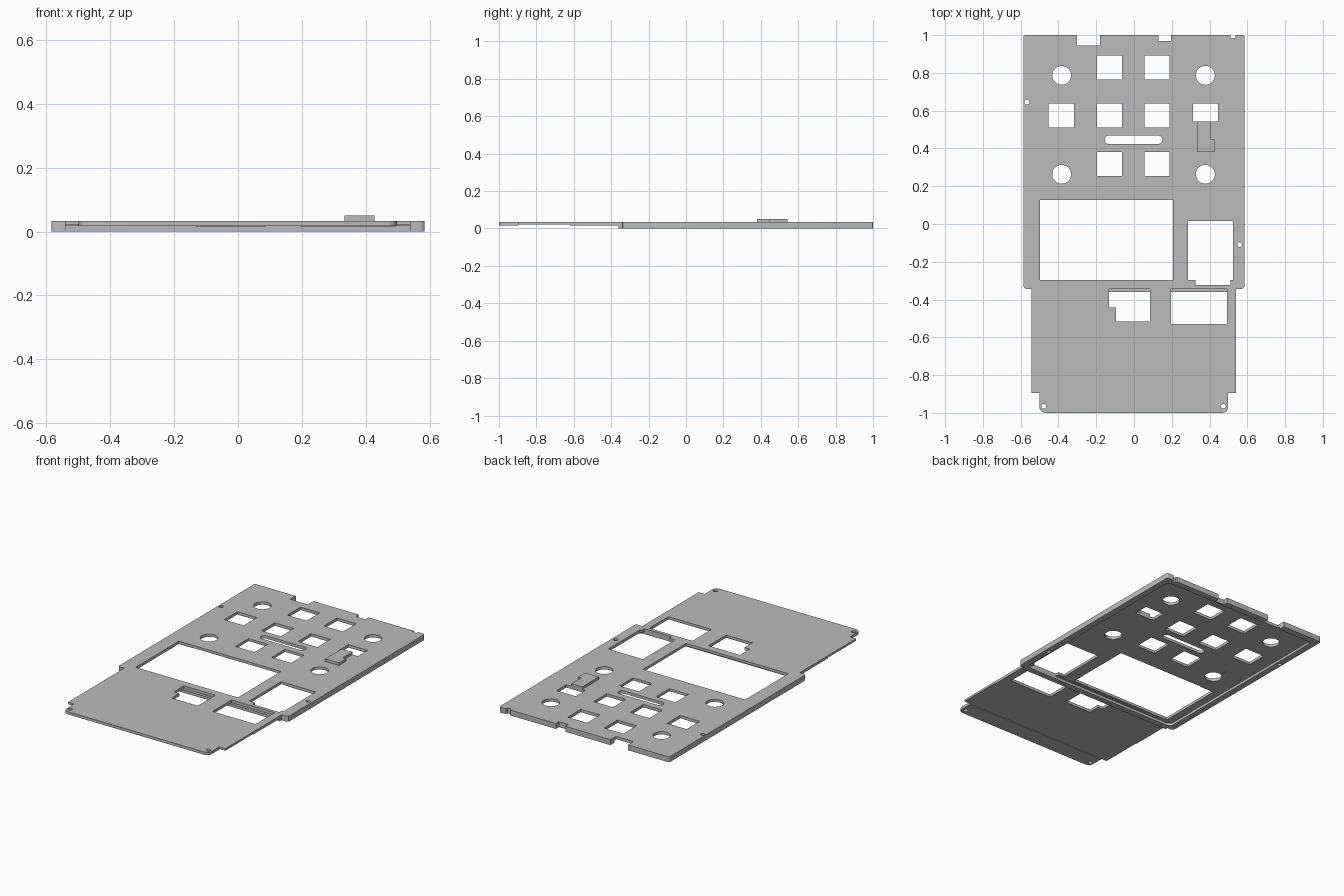
import bpy, bmesh, math

if "Cube" in bpy.data.objects:
    bpy.data.objects.remove(bpy.data.objects["Cube"])

TOP = 0.034
grey = bpy.data.materials.new("plain grey")
grey.use_nodes = True
grey.diffuse_color = (0.5, 0.5, 0.5, 1)
grey.node_tree.nodes["Principled BSDF"].inputs["Base Color"].default_value = (0.5, 0.5, 0.5, 1)


def prism(name, points, z0, z1):
    """Extrude a flat outline from z0 to z1."""
    bm = bmesh.new()
    face = bm.faces.new([bm.verts.new((x, y, z0)) for x, y in points])
    top = bmesh.ops.extrude_face_region(bm, geom=[face])["geom"]
    for v in top:
        if isinstance(v, bmesh.types.BMVert):
            v.co.z = z1
    bmesh.ops.recalc_face_normals(bm, faces=bm.faces)
    mesh = bpy.data.meshes.new(name)
    bm.to_mesh(mesh)
    bm.free()
    mesh.materials.append(grey)
    obj = bpy.data.objects.new(name, mesh)
    bpy.context.scene.collection.objects.link(obj)
    return obj


def rect(x0, x1, y0, y1):
    return [(x0, y0), (x1, y0), (x1, y1), (x0, y1)]


def arc(x, y, r, start, end, n):
    return [(x + r * math.cos(math.radians(start + (end - start) * i / n)),
             y + r * math.sin(math.radians(start + (end - start) * i / n))) for i in range(n + 1)]


def circle(x, y, r):
    return arc(x, y, r, 0, 360, 32)[:-1]


def rounded(x0, x1, y0, y1, r):
    return (arc(x1 - r, y1 - r, r, 0, 90, 5) + arc(x0 + r, y1 - r, r, 90, 180, 5)
            + arc(x0 + r, y0 + r, r, 180, 270, 5) + arc(x1 - r, y0 + r, r, 270, 360, 5))


# Outline: wide shell behind, narrower sheet in front, rounded front tab
outline = (arc(0.575, 0.99, 0.01, 0, 90, 3) + arc(-0.575, 0.99, 0.01, 90, 180, 3)
           + arc(-0.57, -0.328, 0.015, 180, 270, 3) + [(-0.542, -0.343), (-0.542, -0.895), (-0.5, -0.895)]
           + arc(-0.47, -0.97, 0.03, 180, 270, 5) + arc(0.468, -0.97, 0.03, 270, 360, 5)
           + [(0.498, -0.895), (0.54, -0.895), (0.54, -0.343)] + arc(0.57, -0.328, 0.015, 270, 360, 3))
plate = prism("face_plate", outline, 0, TOP)

# Hollow underside, leaving a rim round the shell
cuts = [
    (rounded(-0.545, 0.545, -0.322, 0.96, 0.03), -0.1, 0.016),
    (rounded(-0.4, 0.34, -0.31, 0.41, 0.06), -0.1, 0.018),
    (rect(-0.7, 0.7, -1.1, -0.36), -0.1, 0.017),
    (rect(-0.7, 0.7, -0.895, -0.62), -0.1, 0.021),
]

# Through openings
through = []
cols = [(-0.195, -0.063), (0.056, 0.188)]
rows = [(0.764, 0.893), (0.51, 0.639), (0.253, 0.382)]
for c in cols:
    for r in rows:
        through.append(rect(*c, *r))
through.append(rect(-0.452, -0.317, *rows[1]))
through.append(rect(0.312, 0.444, 0.543, 0.639))
for x in (-0.383, 0.378):
    for y in (0.263, 0.787):
        through.append(circle(x, y, 0.05))
through.append(arc(0.127, 0.446, 0.023, -90, 90, 10) + arc(-0.132, 0.446, 0.023, 90, 270, 10))
for x, y in ((-0.567, 0.645), (0.56, -0.11), (-0.478, -0.965), (0.473, -0.965)):
    through.append(circle(x, y, 0.013))
through.append(rect(-0.497, 0.206, -0.296, 0.128))
through.append([(0.285, 0.017), (0.285, -0.297), (0.325, -0.297), (0.325, -0.322),
                (0.51, -0.322), (0.51, -0.297), (0.523, -0.297), (0.523, 0.017)])
# Back edge notches
for x0, x1, y in ((-0.302, -0.181, 0.945), (0.13, 0.195, 0.97), (0.51, 0.538, 0.985)):
    through.append(rect(x0, x1, y, 1.1))
cuts += [(p, -0.1, 0.1) for p in through]

# Front windows, open above the shell rim so it shows as a ledge
cuts.append(([(-0.132, -0.343), (-0.132, -0.441), (-0.095, -0.441),
              (-0.095, -0.516), (0.085, -0.516), (0.085, -0.343)], 0.0165, 0.1))
cuts.append((rect(0.196, 0.492, -0.53, -0.343), 0.0165, 0.1))

for points, z0, z1 in cuts:
    cutter = prism("cutter", points, z0, z1)
    cutter.hide_render = True
    mod = plate.modifiers.new("cut", "BOOLEAN")
    mod.operation = "DIFFERENCE"
    mod.solver = "EXACT"
    mod.object = cutter
    bpy.context.view_layer.update()
    result = bpy.data.meshes.new_from_object(plate.evaluated_get(bpy.context.evaluated_depsgraph_get()))
    plate.modifiers.clear()
    plate.data = result
    bpy.data.objects.remove(cutter)

# Raised latch beside the right-hand opening
prism("raised_latch", [(0.333, 0.543), (0.333, 0.38), (0.428, 0.38), (0.428, 0.448),
                       (0.407, 0.448), (0.407, 0.543)], 0.03, 0.05)

# Smooth round holes, keep edges sharp
bpy.ops.object.select_all(action="DESELECT")
plate.select_set(True)
bpy.context.view_layer.objects.active = plate
bpy.ops.object.shade_smooth_by_angle(angle=math.radians(30))
